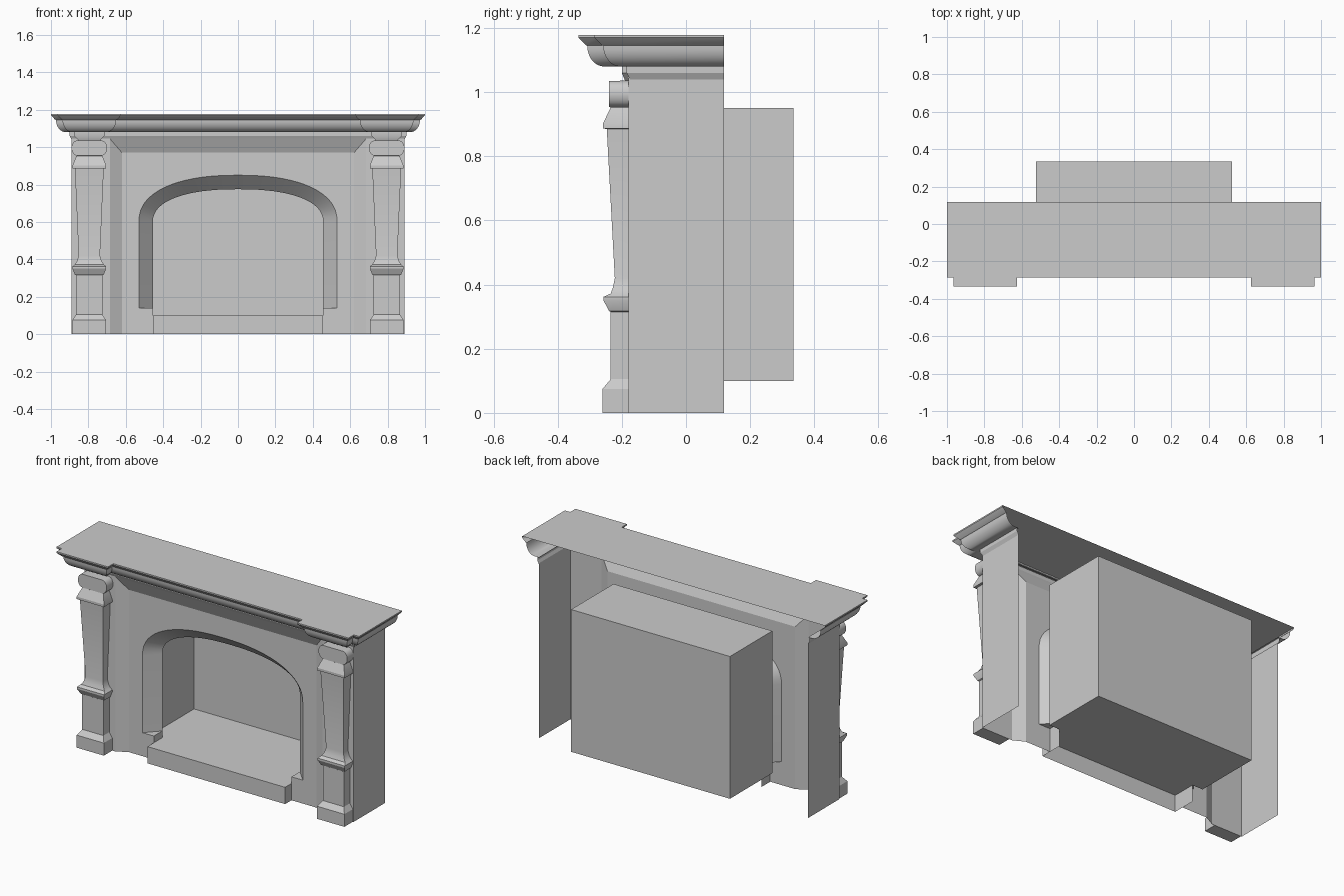
import bpy, bmesh
from math import sin, cos, pi, radians
from mathutils import Vector

cube = bpy.data.objects.get("Cube")
if cube:
    bpy.data.objects.remove(cube, do_unlink=True)

stone = bpy.data.materials.new("grey_stone")
stone.use_nodes = True
grey = (0.6, 0.6, 0.6, 1)
stone.diffuse_color = grey
stone.node_tree.nodes["Principled BSDF"].inputs["Base Color"].default_value = grey

FRONT = Vector((0, -1, 0))
BACK = Vector((0, 1, 0))


def finish(name, bm, facing):
    """Weld, turn the sheet towards `facing`, shade and link."""
    bmesh.ops.remove_doubles(bm, verts=bm.verts, dist=1e-5)
    bmesh.ops.recalc_face_normals(bm, faces=bm.faces)
    bm.normal_update()
    if sum(f.normal.dot(facing) * f.calc_area() for f in bm.faces) < 0:
        bmesh.ops.reverse_faces(bm, faces=bm.faces)
    mesh = bpy.data.meshes.new(name)
    bm.to_mesh(mesh)
    bm.free()
    mesh.materials.append(stone)
    ob = bpy.data.objects.new(name, mesh)
    bpy.context.collection.objects.link(ob)
    bpy.ops.object.select_all(action="DESELECT")
    ob.select_set(True)
    bpy.context.view_layer.objects.active = ob
    bpy.ops.object.shade_smooth_by_angle(angle=radians(25))


def loft(name, rings, facing=FRONT, cap=False):
    """Bridge open point rows; optionally cap the first one."""
    bm = bmesh.new()
    rows = [[bm.verts.new(p) for p in r] for r in rings]
    for a, b in zip(rows, rows[1:]):
        for i in range(len(a) - 1):
            bm.faces.new((a[i], a[i + 1], b[i + 1], b[i]))
    if cap:
        bm.faces.new(rows[0])
    finish(name, bm, facing)


def sheet(name, points, facing=FRONT):
    bm = bmesh.new()
    bm.faces.new([bm.verts.new(p) for p in points])
    finish(name, bm, facing)


def open_box(name, lo, hi, missing, facing):
    """Box without the faces whose normals are in `missing`."""
    bm = bmesh.new()
    bmesh.ops.create_cube(bm, size=1)
    gone = [f for f in bm.faces if any(f.normal.dot(Vector(m)) > 0.9 for m in missing)]
    bmesh.ops.delete(bm, geom=gone, context="FACES")
    for v in bm.verts:
        v.co = [lo[i] + (v.co[i] + 0.5) * (hi[i] - lo[i]) for i in range(3)]
    finish(name, bm, facing)


WALL, PANEL, THROAT = -0.18, -0.145, -0.065   # front depths
SIDE, REAR = 0.89, 0.118


# Mantel shelf: moulding swept round a plan that steps out over the pilasters
def plan(d, z, step=0.05):
    y = -0.175 - d
    half = [(SIDE + d, REAR), (SIDE + d, y), (0.855 + d, y), (0.855 + d, y - step),
            (0.735 - d, y - step), (0.735 - d, y)]
    pts = half + [(-x, v) for x, v in reversed(half)]
    return [(x, v, z) for x, v in pts]


profile = [(0.11, 1.178), (0.11, 1.17), (0.088, 1.147)]
for i in range(9):
    t = i / 8 * pi / 2
    profile.append((0.03 + 0.053 * cos(t), 1.145 - 0.065 * sin(t)))
profile.append((0, 1.08))
rings = [plan(d, z) for d, z in profile]
rings += [plan(0.01, 1.08, 0), plan(0.01, 1.06, 0), plan(0, 1.04, 0)]
loft("mantel_shelf", rings, cap=True)


# Pilasters: rectangular rows of (half width, front depth, height)
rows = [(0.09, 0.26, 0), (0.09, 0.26, 0.075), (0.07, 0.235, 0.105), (0.07, 0.235, 0.315),
        (0.077, 0.24, 0.318), (0.09, 0.257, 0.35), (0.09, 0.257, 0.362), (0.078, 0.235, 0.372),
        (0.066, 0.228, 0.39), (0.057, 0.222, 0.42), (0.077, 0.247, 0.885), (0.09, 0.259, 0.887),
        (0.09, 0.259, 0.902), (0.07, 0.235, 0.952)]
for i in range(13):                             # rounded capital roll
    t = pi * i / 12
    rows.append((0.065 + 0.03 * sin(t), 0.24, 0.995 - 0.04 * cos(t)))
rows += [(0.058, 0.19, 1.036), (0.08, 0.2, 1.06), (0.08, 0.2, 1.08)]


def pilaster_row(cx, w, y, z):
    return [(cx - w, WALL, z), (cx - w, -y, z), (cx + w, -y, z), (cx + w, WALL, z)]


for s, side in ((1, "left"), (-1, "right")):
    loft(side + "_pilaster", [pilaster_row(s * 0.795, *r) for r in rows], cap=True)
    # Flat wall behind the pilaster and the side of the body
    loft(side + "_body", [[(s * 0.685, WALL, z), (s * SIDE, WALL, z), (s * SIDE, REAR, z)]
                          for z in (0, 1.045)], Vector((s, -1, 0)))
    # Block that stops the arch bevel near the floor
    a, b = s * 0.455, s * 0.53
    loft(side + "_bevel_stop", [[(a, PANEL, 0), (a, THROAT, 0)],
                                [(a, PANEL, 0.14), (a, THROAT, 0.14)],
                                [(b, PANEL, 0.14), (b, PANEL, 0.14)]], Vector((-s, 0, 1)))


# Sloped border round the recessed panel
def frame(x, z, y):
    return [(-x, y, 0), (-x, y, z), (x, y, z), (x, y, 0)]


loft("panel_border", [frame(0.685, 1.045, WALL), frame(0.62, 0.97, PANEL)])


# Flattened arch with straight legs
def arch(a, rise, y, spring=0.6, n=32, power=2 / 2.3):
    pts = [(a, y, 0.14)]
    for i in range(n + 1):
        c, v = cos(pi * i / n), sin(pi * i / n)
        x = a * abs(c) ** power * (1 if c > 0 else -1)
        pts.append((x, y, spring + rise * max(v, 0) ** power))
    return pts + [(-a, y, 0.14)]


outer = arch(0.53, 0.25, PANEL)
loft("arch_bevel", [outer, arch(0.455, 0.175, THROAT)])
foot = [(0.455, PANEL, 0), (0.455, PANEL, 0.14)]
sheet("recessed_panel", frame(0.62, 0.97, PANEL) + foot + outer
      + [(-x, y, z) for x, y, z in reversed(foot)])

# Firebox and raised hearth
open_box("firebox", (-0.525, THROAT, 0.1), (0.525, 0.335, 0.95), [FRONT], BACK)
open_box("hearth", (-0.455, -0.205, 0), (0.455, THROAT, 0.1), [BACK, (0, 0, -1)], FRONT)
